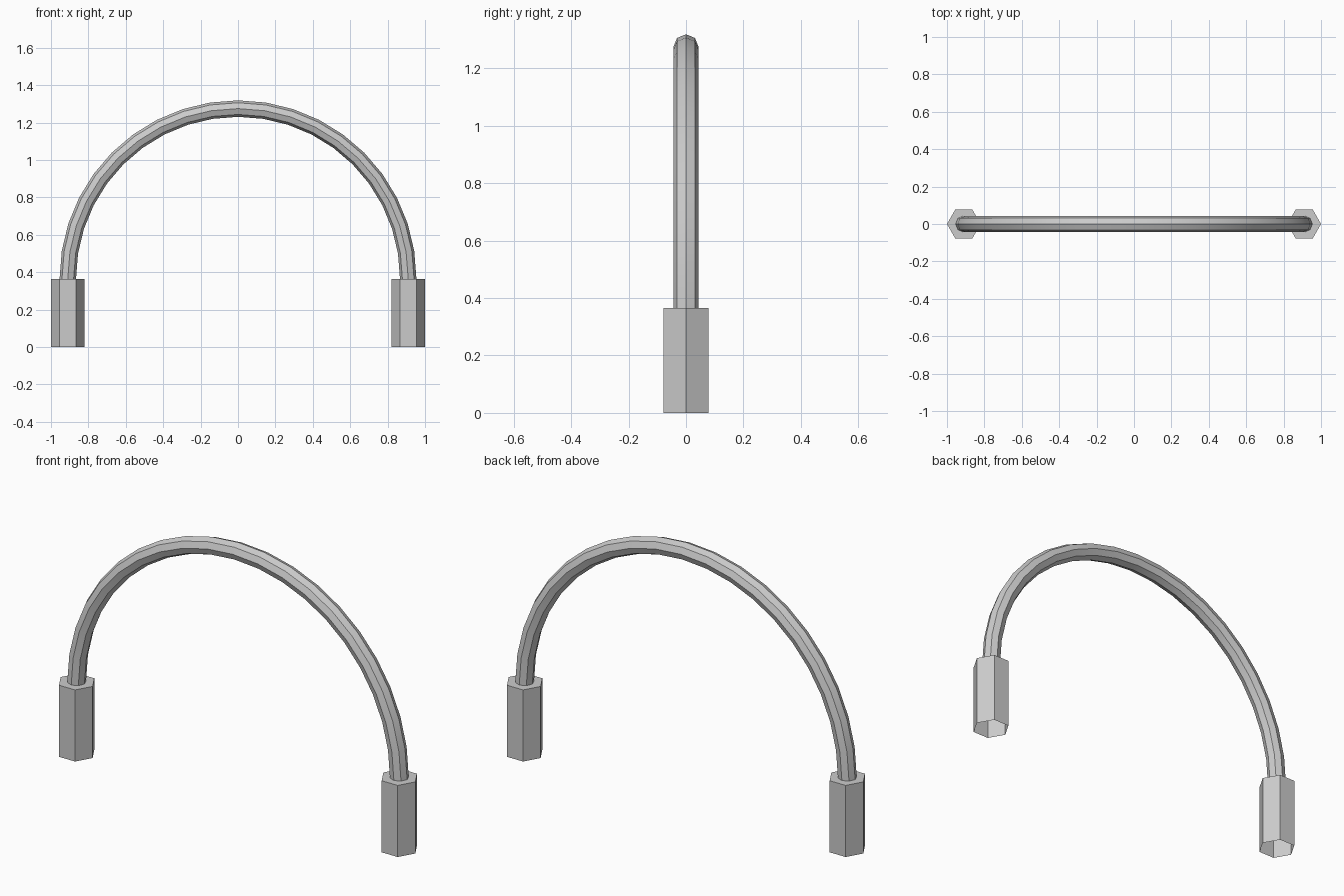
import bpy, bmesh, math

if "Cube" in bpy.data.objects:
    bpy.data.objects.remove(bpy.data.objects["Cube"])

R = 0.91          # arch radius, also the post offset from the centre
POST_H = 0.365
POST_R = 0.09
TUBE_R = 0.044
SEGS, SIDES = 20, 8


def ring(bm, centre, radius, count):
    return [bm.verts.new((centre[0] + radius * math.cos(2 * math.pi * i / count),
                          centre[1] + radius * math.sin(2 * math.pi * i / count),
                          centre[2])) for i in range(count)]


def bridge(bm, a, b):
    n = len(a)
    for i in range(n):
        j = (i + 1) % n
        bm.faces.new((a[i], a[j], b[j], b[i]))


def finish(bm, name):
    mesh = bpy.data.meshes.new(name)
    bm.to_mesh(mesh)
    bm.free()
    obj = bpy.data.objects.new(name, mesh)
    bpy.context.collection.objects.link(obj)
    return obj


# Hexagonal posts: closed top, open underside
for name, side in (("left_post", -1), ("right_post", 1)):
    bm = bmesh.new()
    low = ring(bm, (side * R, 0, 0), POST_R, 6)
    high = ring(bm, (side * R, 0, POST_H), POST_R, 6)
    bridge(bm, low, high)
    bm.faces.new(high)
    finish(bm, name)

# Octagonal tube swept along a half circle between the posts
bm = bmesh.new()
rings = []
for s in range(SEGS + 1):
    a = math.pi * s / SEGS
    loop = []
    for i in range(SIDES):
        t = 2 * math.pi * i / SIDES
        r = R + TUBE_R * math.cos(t)
        loop.append(bm.verts.new((r * math.cos(a), TUBE_R * math.sin(t),
                                  POST_H + r * math.sin(a))))
    rings.append(loop)
for a, b in zip(rings, rings[1:]):
    bridge(bm, a, b)
bmesh.ops.recalc_face_normals(bm, faces=bm.faces[:])
arch = finish(bm, "arch_tube")

# Smooth along the bend, crisp lengthwise edges
bpy.context.view_layer.objects.active = arch
arch.select_set(True)
bpy.ops.object.shade_smooth_by_angle(angle=math.radians(30))
